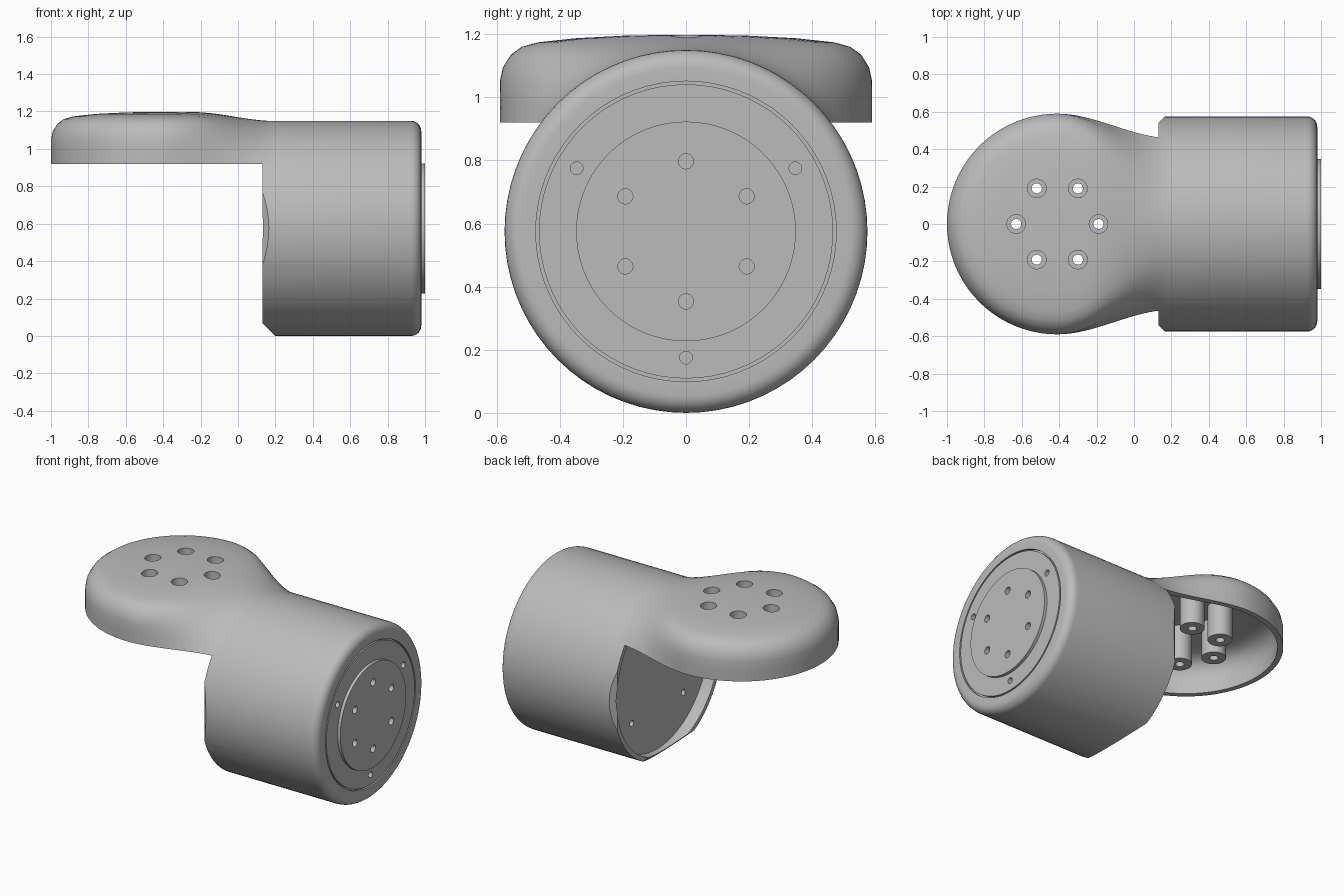
import bpy, bmesh, math
from mathutils import Matrix, Vector

if "Cube" in bpy.data.objects:
    bpy.data.objects.remove(bpy.data.objects["Cube"])

grey = bpy.data.materials.new("light_grey")
grey.use_nodes = True
grey.diffuse_color = (0.5, 0.5, 0.5, 1)
grey.node_tree.nodes["Principled BSDF"].inputs["Base Color"].default_value = grey.diffuse_color

TAU = math.tau
HEAD_X, AXIS_Z, BODY_R, RIM_Z = -0.41, 0.575, 0.575, 0.92
TO_X = Matrix.Rotation(math.pi / 2, 4, 'Y')


def finish(name, bm):
    bmesh.ops.remove_doubles(bm, verts=bm.verts[:], dist=1e-5)
    bmesh.ops.recalc_face_normals(bm, faces=bm.faces[:])
    mesh = bpy.data.meshes.new(name)
    bm.to_mesh(mesh)
    bm.free()
    mesh.materials.append(grey)
    ob = bpy.data.objects.new(name, mesh)
    bpy.context.collection.objects.link(ob)
    return ob


def lathe(name, profile, matrix, sides):
    """Spin a closed (radius, height) profile round the matrix's z axis."""
    bm = bmesh.new()
    rings = [[bm.verts.new(matrix @ Vector((r * math.cos(TAU * i / sides),
                                            r * math.sin(TAU * i / sides), h)))
              for i in range(sides)] for r, h in profile]
    for a, b in zip(rings, rings[1:] + rings[:1]):
        if profile[rings.index(a)][0] == 0 and profile[rings.index(b)][0] == 0:
            continue
        for i in range(sides):
            j = (i + 1) % sides
            bm.faces.new((a[i], a[j], b[j], b[i]))
    return finish(name, bm)


def cut(target, cutter):
    cutter.hide_render = True
    mod = target.modifiers.new("cut", 'BOOLEAN')
    mod.operation, mod.solver, mod.object = 'DIFFERENCE', 'EXACT', cutter
    select(target)
    bpy.ops.object.modifier_apply(modifier=mod.name)
    bpy.data.objects.remove(cutter)


def select(ob):
    bpy.ops.object.select_all(action='DESELECT')
    ob.select_set(True)
    bpy.context.view_layer.objects.active = ob


def smooth(ob):
    select(ob)
    bpy.ops.object.shade_smooth_by_angle(angle=math.radians(35))


def drill(target, matrix, radius, depth):
    rod = [(0, -depth), (radius, -depth), (radius, depth), (0, depth)]
    cut(target, lathe("drill", rod, matrix, 20))


def ease(x, a, b):
    t = min(max((x - a) / (b - a), 0), 1)
    return t * t * (3 - 2 * t)


# Round body with recessed back plate, rounded front edge, groove and raised disc
profile = [(0, 0.21), (0.545, 0.21), (0.545, 0.13), (BODY_R, 0.13), (BODY_R, 0.925)]
profile += [(0.52 + 0.055 * math.cos(a), 0.925 + 0.055 * math.sin(a))
            for a in (math.pi / 12 * i for i in range(1, 7))]
profile += [(0.476, 0.98), (0.476, 0.965), (0.466, 0.965), (0.466, 0.98),
            (0.348, 0.98), (0.348, 1.0), (0, 1.0)]
body = lathe("body", profile, Matrix.Translation((0, 0, AXIS_Z)) @ TO_X, 72)


# Bevels on the open rim: both sides and the bottom
def rim_bevel(point, normal):
    bm = bmesh.new()
    size = 0.4
    turn = Vector(normal).to_track_quat('Z', 'Y').to_matrix().to_4x4()
    place = Matrix.Translation(point) @ turn @ Matrix.Translation((0, 0, size / 2))
    bmesh.ops.create_cube(bm, size=size, matrix=place @ Matrix.Diagonal((4, 4, 1, 1)))
    cut(body, finish("bevel_cutter", bm))


for side in (-1, 1):
    rim_bevel((0.13, side * 0.54, AXIS_Z), (-1, side, 0))
rim_bevel((0.13, 0, 0.07), (-1, 0, -1))


# Screw holes in the disc, the outer ring and the back plate
def ring_of_holes(x, count, radius, start, hole, depth):
    for i in range(count):
        a = start + TAU * i / count
        place = (x, radius * math.cos(a), AXIS_Z + radius * math.sin(a))
        drill(body, Matrix.Translation(place) @ TO_X, hole, depth)


ring_of_holes(1.0, 6, 0.222, math.pi / 2, 0.024, 0.06)
ring_of_holes(0.98, 3, 0.4, -math.pi / 2, 0.02, 0.05)
ring_of_holes(0.21, 4, 0.385, math.pi / 4, 0.02, 0.05)
smooth(body)

# Hollow head flowing into a neck that meets the body
dome = [(0.59, RIM_Z), (0.59, 0.985), (0.59, 1.05), (0.58, 1.095), (0.555, 1.135),
        (0.52, 1.16), (0.47, 1.174), (0.35, 1.187), (0.2, 1.195), (0.1, 1.197), (0, 1.198)]
STATIONS, ARC, LAST_X = 18, 40, 0.22


def head_grid(bm, wall):
    """Rows run along one side, round the head and back along the other."""
    grid = []
    end_r = BODY_R - 0.001 - wall
    spread = math.acos((RIM_Z - AXIS_Z) / end_r)
    for k, (r, z) in enumerate(dome):
        r *= 1 - wall / 0.59
        z = z - wall if k > 1 else z
        a = spread * (1 - k / (len(dome) - 1))
        end_y, end_z = end_r * math.sin(a), AXIS_Z + end_r * math.cos(a)
        side = []
        for i in range(STATIONS):
            x = LAST_X + (HEAD_X - LAST_X) * i / STATIONS
            sy, sz = ease(x, HEAD_X, 0.2), ease(x, -0.25, 0.2)
            side.append((x, r + (end_y - r) * sy, z + (end_z - z) * sz))
        arc = [(HEAD_X - r * math.sin(math.pi * i / ARC),
                r * math.cos(math.pi * i / ARC), z) for i in range(ARC + 1)]
        row = side + arc + [(x, -y, h) for x, y, h in reversed(side)]
        grid.append([bm.verts.new(p) for p in row])
    for a, b in zip(grid, grid[1:]):
        for i in range(len(a) - 1):
            bm.faces.new((a[i], a[i + 1], b[i + 1], b[i]))
    return grid


bm = bmesh.new()
outer, inner = head_grid(bm, 0), head_grid(bm, 0.035)
for i in range(len(outer[0]) - 1):
    bm.faces.new((outer[0][i], outer[0][i + 1], inner[0][i + 1], inner[0][i]))
for end in (0, -1):
    for k in range(len(dome) - 1):
        bm.faces.new((outer[k][end], outer[k + 1][end], inner[k + 1][end], inner[k][end]))
head = finish("head_and_neck", bm)

# Six hollow screw posts under counterbored holes in the head
post = [(0.027, 0.93), (0.075, 0.93), (0.075, 1.175), (0.05, 1.175), (0.05, 1.1), (0.027, 1.1)]
for i in range(6):
    a = TAU * i / 6
    x, y = HEAD_X + 0.22 * math.cos(a), 0.22 * math.sin(a)
    drill(head, Matrix.Translation((x, y, 1.2)), 0.05, 0.1)
    smooth(lathe(f"screw_post_{i + 1}", post, Matrix.Translation((x, y, 0)), 32))
smooth(head)
